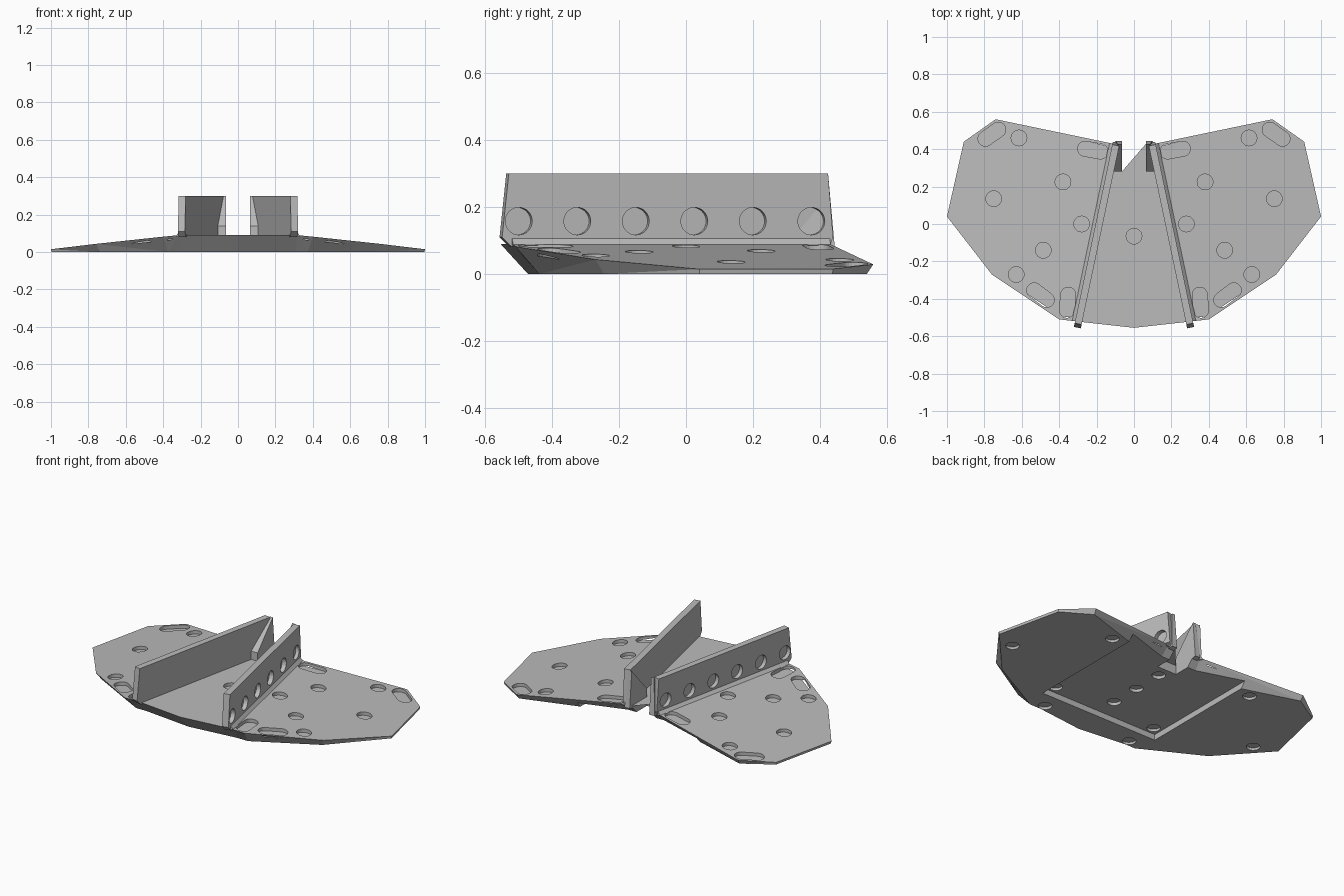
import bpy, bmesh, math
from mathutils import Vector, Matrix

cube = bpy.data.objects.get("Cube")
if cube:
    bpy.data.objects.remove(cube, do_unlink=True)

grey = bpy.data.materials.new("plain grey")
grey.use_nodes = True
colour = (0.5, 0.5, 0.5, 1)
grey.diffuse_color = colour
grey.node_tree.nodes["Principled BSDF"].inputs["Base Color"].default_value = colour

TOP = 0.09
HINGE_BACK, HINGE_FRONT = Vector((0.115, 0.43)), Vector((0.315, -0.52))
ALONG = (HINGE_FRONT - HINGE_BACK).normalized()
OUT = Vector((-ALONG.y, ALONG.x))


def height(x, y):
    """Top surface: level between the ribs, falling away over the wings."""
    return TOP - 0.096 * max(0, (Vector((abs(x), y)) - HINGE_BACK).dot(OUT))


def finish(name, bm):
    bmesh.ops.recalc_face_normals(bm, faces=bm.faces)
    mesh = bpy.data.meshes.new(name)
    bm.to_mesh(mesh)
    bm.free()
    mesh.materials.append(grey)
    obj = bpy.data.objects.new(name, mesh)
    bpy.context.collection.objects.link(obj)
    return obj


def hull(name, points):
    bm = bmesh.new()
    bmesh.ops.convex_hull(bm, input=[bm.verts.new(p) for p in points])
    return finish(name, bm)


def mirrored(obj):
    obj.modifiers.new("mirror", 'MIRROR')
    return obj


def cut(obj, cutter):
    mod = obj.modifiers.new("cut", 'BOOLEAN')
    mod.operation, mod.solver, mod.object = 'DIFFERENCE', 'EXACT', cutter
    cutter.hide_render = True
    bpy.context.view_layer.update()
    graph = bpy.context.evaluated_depsgraph_get()
    mesh = bpy.data.meshes.new_from_object(obj.evaluated_get(graph))
    obj.modifiers.clear()
    obj.data = mesh
    bpy.data.objects.remove(cutter, do_unlink=True)


def prism(bm, outline, low, high):
    """Closed prism whose ends follow the functions low and high."""
    a = [bm.verts.new((x, y, low(x, y))) for x, y in outline]
    b = [bm.verts.new((x, y, high(x, y))) for x, y in outline]
    bm.faces.new(a)
    bm.faces.new(b)
    for i in range(len(a)):
        j = (i + 1) % len(a)
        bm.faces.new((a[i], a[j], b[j], b[i]))


def slot(x, y, angle=0, half=0, r=0.042, n=24):
    """Outline of a round hole, or of a slot when half is above zero."""
    turn = Matrix.Rotation(math.radians(angle), 2)
    points = []
    for i in range(n + 2):
        end = 1 if i <= n // 2 else -1
        step = i if end == 1 else i - 1
        if half == 0 and i in (n // 2 + 1, n + 1):
            continue
        t = math.tau * step / n - math.pi / 2
        p = turn @ Vector((end * half + r * math.cos(t), r * math.sin(t)))
        points.append((x + p.x, y + p.y))
    return points


# Base plate with bevelled rim and rear notch
rim = [HINGE_FRONT, (0.4, -0.51), (0.76, -0.27), (1, 0.04), (0.91, 0.44),
       (0.74, 0.56), HINGE_BACK, (0.065, 0.43), (0.065, 0.28)]
right = [Vector(p) for p in rim]
left = [Vector((-p.x, p.y)) for p in reversed(right)]
loop = [Vector((0, -0.555))] + right + left
bm = bmesh.new()
upper, lower = [], []
for i, p in enumerate(loop):
    before = (p - loop[i - 1]).normalized()
    after = (loop[(i + 1) % len(loop)] - p).normalized()
    n1, n2 = Vector((-before.y, before.x)), Vector((-after.y, after.x))
    mitre = (n1 + n2) / (1 + n1.dot(n2))
    if abs(p.x) < 0.07 and p.y > 0:
        mitre = Vector((0, -1 if p.y > 0.4 else 0))
    z = height(p.x, p.y)
    q = p + mitre * max(0, z - 0.012) * 1.05
    upper.append(bm.verts.new((p.x, p.y, z)))
    lower.append(bm.verts.new((q.x, q.y, 0)))
count = len(loop)
bm.faces.new(upper[1:8])
bm.faces.new(upper[-7:])
bm.faces.new(upper[:2] + upper[7:-6] + upper[-1:])
bm.faces.new(lower)
for i in range(count):
    j = (i + 1) % count
    bm.faces.new((upper[i], upper[j], lower[j], lower[i]))
bmesh.ops.triangulate(bm, faces=bm.faces)
plate = finish("base_plate", bm)

# Shallow pocket under the plate, open at the back
RECESS = 0.035
bm = bmesh.new()
prism(bm, [(-0.4, -0.3), (0.4, -0.3), (0.4, 0.8), (-0.4, 0.8)],
      lambda x, y: -0.1, lambda x, y: RECESS)
cut(plate, finish("pocket_cutter", bm))

# Blind holes and slots in the upper surface
bm = bmesh.new()
holes = [(0.615, 0.46), (0.75, 0.135), (0.38, 0.225), (0.28, 0),
         (0.485, -0.14), (0.63, -0.27)]
slots = [(0.76, 0.48, -35), (0.22, 0.395, 10), (0.5, -0.38, 37), (0.355, -0.42, 95)]
shapes = [slot(0, -0.065)]
for side in (1, -1):
    shapes += [slot(side * x, y) for x, y in holes]
    shapes += [slot(side * x, y, side * a, 0.042, 0.04) for x, y, a in slots]
for shape in shapes:
    prism(bm, shape, lambda x, y: height(x, y) - 0.02, lambda x, y: 0.2)
cut(plate, finish("top_hole_cutter", bm))

# Blind holes in the underside
bm = bmesh.new()
for side in (1, -1):
    for x, y in [(0.86, -0.01), (0.49, 0.4), (0.3, -0.4), (0.35, -0.25)]:
        roof = RECESS + 0.015 if y == -0.25 or y == 0.4 and x < 0.4 else 0.015
        prism(bm, slot(side * x, y, r=0.038), lambda x, y: -0.1, lambda x, y: roof)
for y in (-0.17, 0.02, 0.21):
    prism(bm, slot(0, y, r=0.038), lambda x, y: -0.1, lambda x, y: RECESS + 0.018)
cut(plate, finish("underside_hole_cutter", bm))


def on_line(y, offset, z):
    """Point on the rib's outer face line, moved sideways by offset."""
    p = HINGE_BACK + ALONG * ((y - HINGE_BACK.y) / ALONG.y) + OUT * offset
    return (p.x, p.y, z)


# Upright ribs with a row of blind holes on the outer face
ends = [(-0.53, 0.3), (0.425, 0.3), (-0.55, 0.11), (0.44, 0.11), (-0.52, 0.08), (0.43, 0.08)]
rib = hull("upright_rib", [on_line(y, s, z) for y, z in ends for s in (0, -0.038)])
bm = bmesh.new()
facing = Vector((OUT.x, OUT.y, 0)).to_track_quat('Z', 'Y').to_matrix().to_4x4()
for i in range(6):
    centre = Vector(on_line(-0.5 + 0.175 * i, 0.07, 0.158))
    bmesh.ops.create_cone(bm, cap_ends=True, segments=32, radius1=0.041, radius2=0.041,
                          depth=0.19, matrix=Matrix.Translation(centre) @ facing)
cut(rib, finish("rib_hole_cutter", bm))
mirrored(rib)

# Chamfer strip at the outer foot of each rib
mirrored(hull("rib_foot_strip", [on_line(y, s, z) for y in (-0.52, 0.43)
                                 for s, z in ((-0.005, 0.08), (0.018, 0.086), (-0.002, 0.108))]))

# Sloped gusset inside the back end of each rib
mirrored(hull("rib_gusset", [
    (0.065, 0.28, 0.05), (0.115, 0.28, 0.05), (0.065, 0.28, 0.14), (0.115, 0.28, 0.14),
    (0.065, 0.445, 0.08), (0.1, 0.445, 0.08), (0.065, 0.425, 0.3), (0.085, 0.425, 0.3)]))
